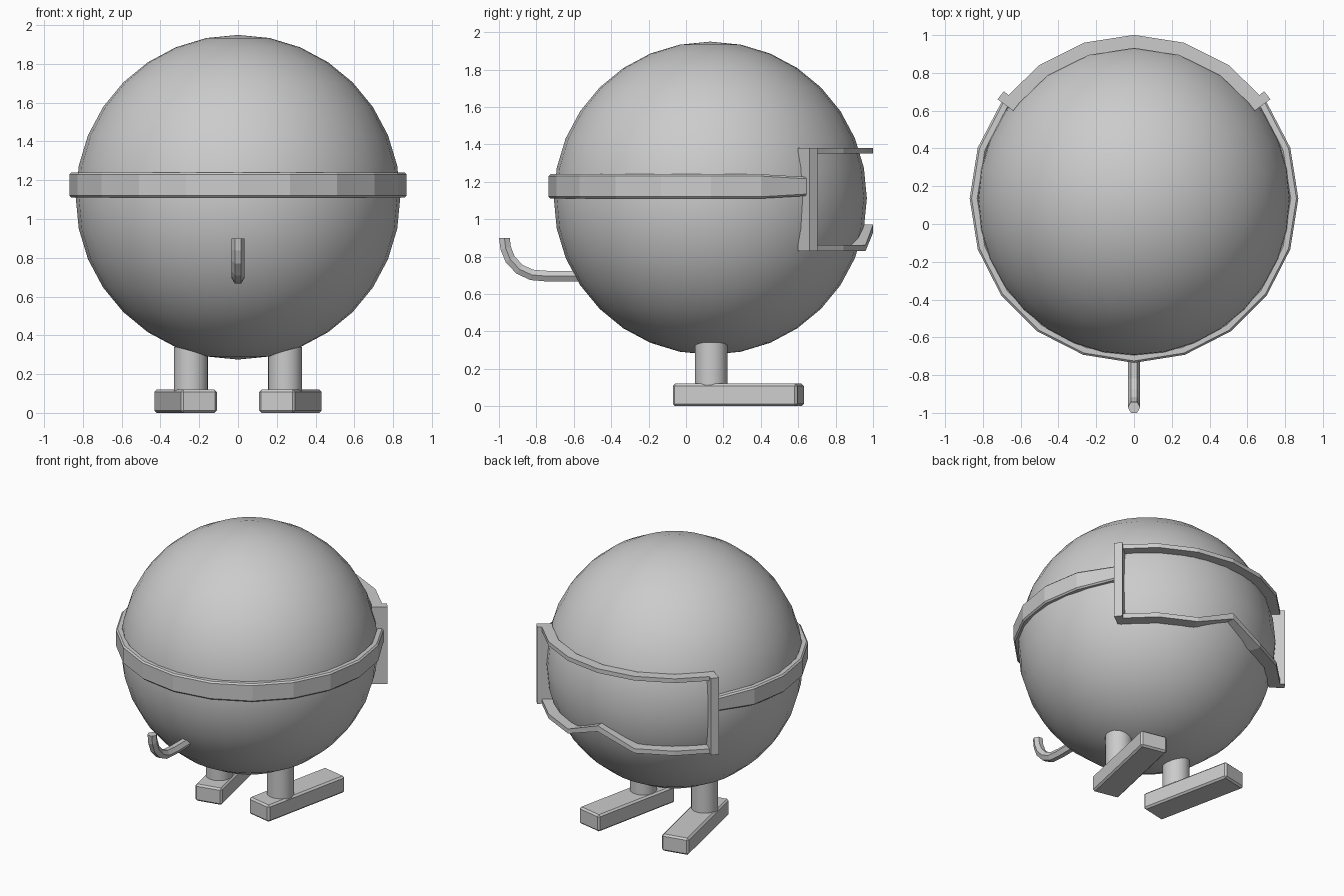
import bpy, bmesh
from math import sin, cos, radians, atan2, pi

if "Cube" in bpy.data.objects:
    bpy.data.objects.remove(bpy.data.objects["Cube"])

CY, CZ = 0.135, 1.112      # body centre


def finish(name, bm, bevel=0.0, smooth=False):
    bmesh.ops.recalc_face_normals(bm, faces=bm.faces)
    me = bpy.data.meshes.new(name)
    bm.to_mesh(me)
    bm.free()
    ob = bpy.data.objects.new(name, me)
    bpy.context.collection.objects.link(ob)
    if bevel:
        m = ob.modifiers.new("bevel", 'BEVEL')
        m.width, m.segments = bevel, 1
        m.limit_method, m.angle_limit = 'ANGLE', radians(40)
    if smooth:
        bpy.context.view_layer.objects.active = ob
        bpy.ops.object.select_all(action='DESELECT')
        ob.select_set(True)
        bpy.ops.object.shade_smooth_by_angle(angle=radians(35))
    return ob


def loft(name, rings, **kw):
    """Skin a list of vertex rings and cap both ends."""
    bm = bmesh.new()
    vs = [[bm.verts.new(p) for p in ring] for ring in rings]
    n = len(vs[0])
    for a, b in zip(vs, vs[1:]):
        for i in range(n):
            j = (i + 1) % n
            bm.faces.new((a[i], a[j], b[j], b[i]))
    bm.faces.new(vs[0])
    bm.faces.new(vs[-1][::-1])
    return finish(name, bm, **kw)


def strip(name, stations, r_in, r_out, bevel=0.0):
    """Bar wrapped round the body; stations are (degrees from back, z low, z high)."""
    rings = []
    for deg, lo, hi in stations:
        s, c = sin(radians(deg)), cos(radians(deg))
        rings.append([(r * s, CY + r * c, z) for r, z in
                      ((r_in, lo), (r_out, lo), (r_out, hi), (r_in, hi))])
    return loft(name, rings, bevel=bevel)


# Round body
bm = bmesh.new()
bmesh.ops.create_uvsphere(bm, u_segments=32, v_segments=16, radius=0.837)
bmesh.ops.translate(bm, verts=bm.verts, vec=(0, CY - 0.005, CZ))
finish("body", bm, smooth=True)

# Strap round the front, narrowing where it meets the goggles
strap = [(d, 1.11, 1.24) for d in range(72, 289, 18)]
strip("strap", [(53, 1.125, 1.225)] + strap + [(307, 1.125, 1.225)], 0.82, 0.87, bevel=0.01)

# Goggle frame: top bar, notched bottom bar, side bars
arc = range(-54, 55, 18)
strip("goggle_top", [(d * 0.98, 1.35, 1.38) for d in arc], 0.795, 0.866)
strip("goggle_bottom", [(d * 0.98, 0.93 if d == 0 else 0.83, 0.972 if d == 0 else 0.862)
                        for d in arc], 0.785, 0.866)
for side, s in (("left", -1), ("right", 1)):
    strip("goggle_side_" + side, [(s * 50.5, 0.83, 1.38), (s * 54, 0.83, 1.38)], 0.79, 0.893)

# Legs and splayed feet
for side, s in (("left", -1), ("right", 1)):
    bm = bmesh.new()
    bmesh.ops.create_cone(bm, cap_ends=True, segments=24, radius1=0.088, radius2=0.088, depth=0.24)
    bmesh.ops.translate(bm, verts=bm.verts, vec=(s * 0.243, CY, 0.22))
    finish("leg_" + side, bm, smooth=True)

    bm = bmesh.new()
    bmesh.ops.create_cube(bm, size=1)
    foot = finish("foot_" + side, bm, bevel=0.012)
    for v in foot.data.vertices:
        v.co.x *= 0.19
        v.co.y *= 0.68
        v.co.z *= 0.12
    foot.location = (s * 0.27, 0.28, 0.06)
    foot.rotation_euler.z = -s * radians(12)

# Hexagonal hooked tail
path = [(-0.5, 0.695), (-0.74, 0.695), (-0.825, 0.702), (-0.89, 0.732),
        (-0.94, 0.785), (-0.964, 0.845), (-0.971, 0.9)]
rings = []
for i, (y, z) in enumerate(path):
    a, b = path[max(i - 1, 0)], path[min(i + 1, len(path) - 1)]
    t = pi / 2 if i == len(path) - 1 else atan2(b[1] - a[1], a[0] - b[0])
    rings.append([(0.033 * cos(k * pi / 3),
                   y + 0.033 * sin(k * pi / 3) * sin(t),
                   z + 0.033 * sin(k * pi / 3) * cos(t)) for k in range(6)])
loft("tail", rings)
